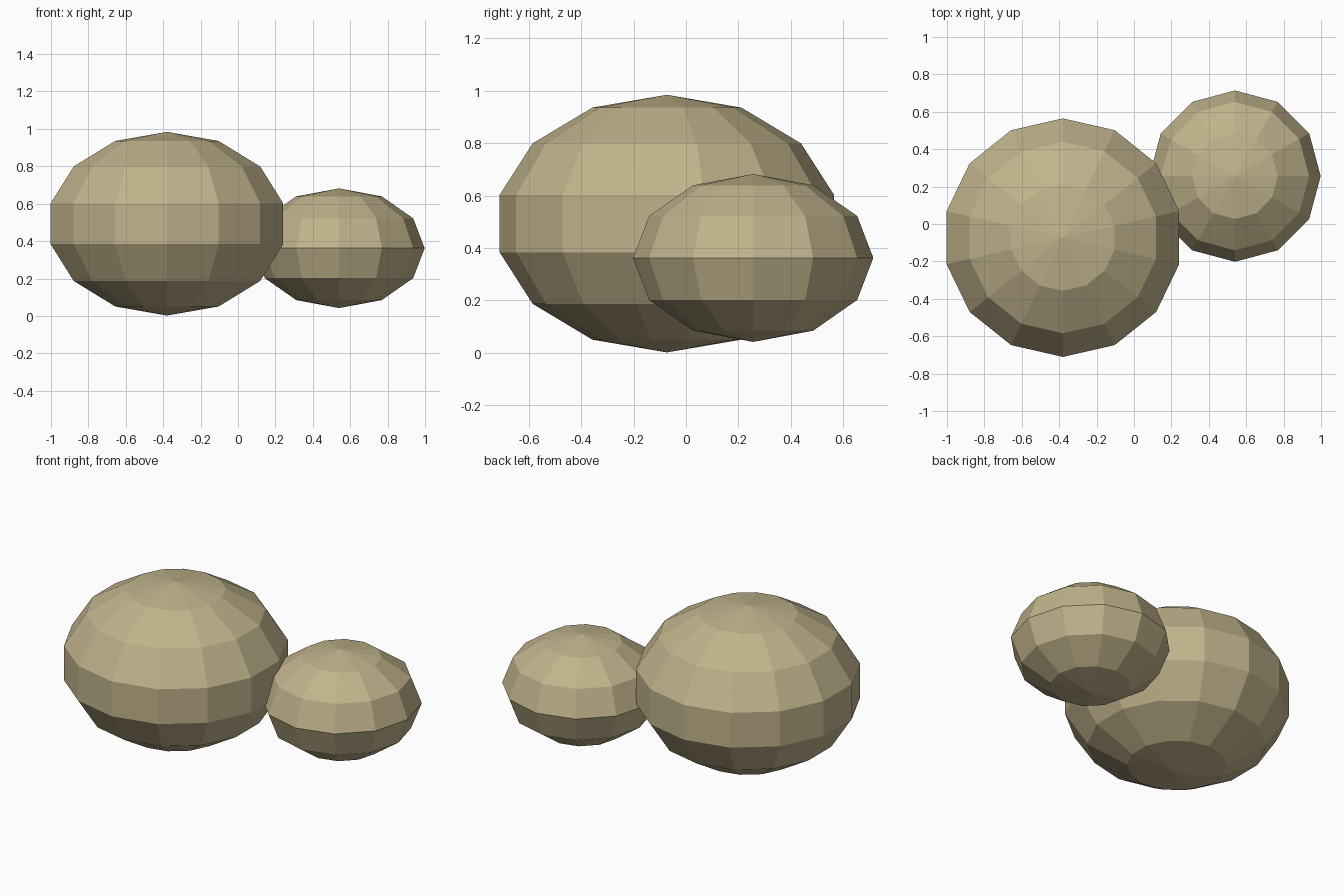
import bpy

if "Cube" in bpy.data.objects:
    bpy.data.objects.remove(bpy.data.objects["Cube"])

# One sandy stone colour
stone = bpy.data.materials.new("sandy_stone")
stone.diffuse_color = (0.53, 0.45, 0.26, 1.0)
stone.use_nodes = True
stone.node_tree.nodes["Principled BSDF"].inputs["Base Color"].default_value = stone.diffuse_color


def boulder(name, segments, rings, centre, radius, height):
    """Flat-shaded squashed ball."""
    bpy.ops.mesh.primitive_uv_sphere_add(
        segments=segments, ring_count=rings, radius=1.0, location=centre)
    ob = bpy.context.object
    ob.name = name
    ob.scale = (radius, radius, height)
    bpy.ops.object.transform_apply(location=False, rotation=False, scale=True)
    ob.data.materials.append(stone)
    bpy.ops.object.shade_flat()
    return ob


# Large boulder, front left
boulder("large_boulder", 14, 7, (-0.38, -0.073, 0.493), 0.654, 0.491)

# Small boulder, back right
boulder("small_boulder", 12, 6, (0.54, 0.256, 0.362), 0.458, 0.32)
